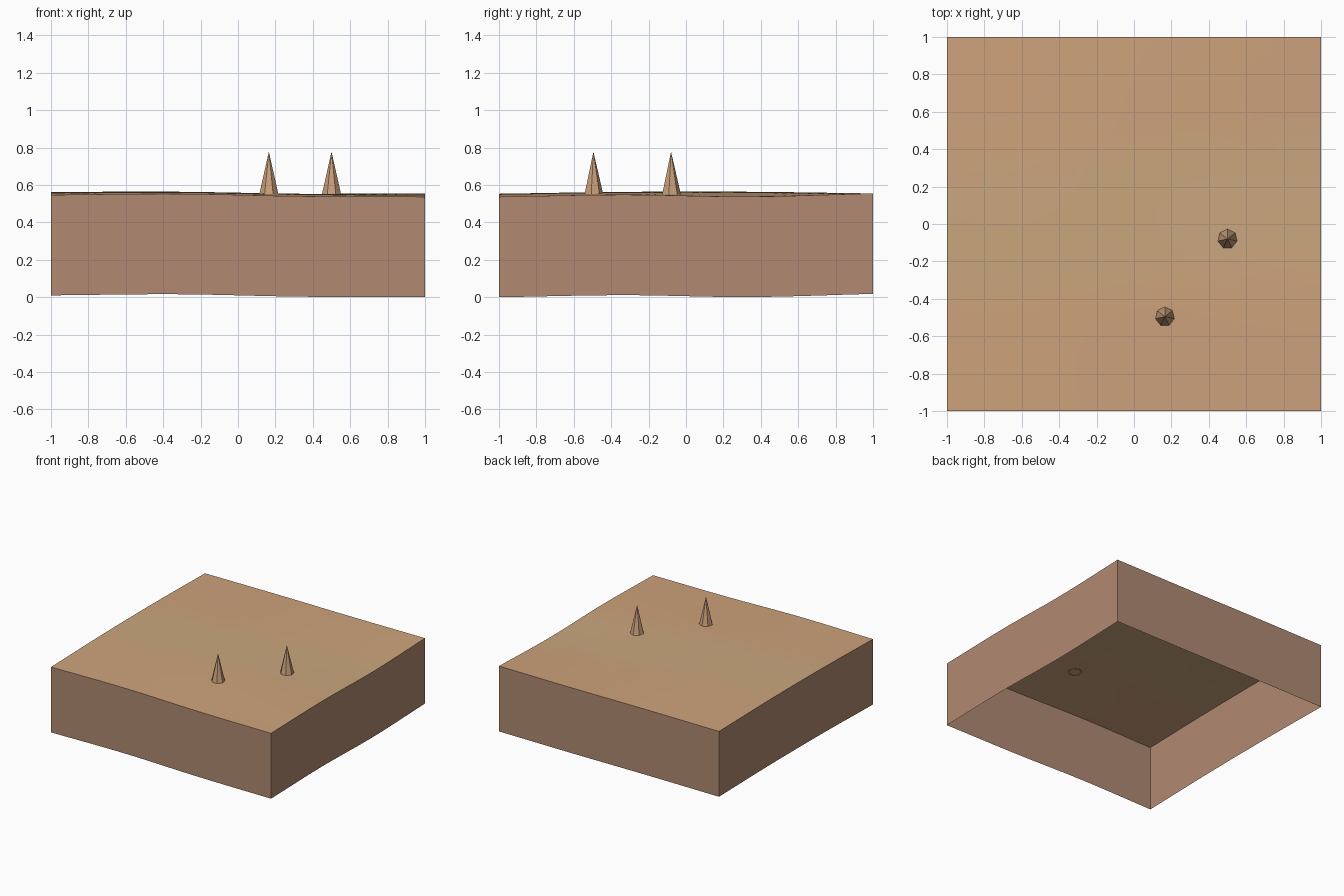
import bpy, bmesh, math

if "Cube" in bpy.data.objects:
    bpy.data.objects.remove(bpy.data.objects["Cube"])


def material(name, rgb):
    """Flat material from an sRGB 0-255 colour."""
    lin = [((c / 255 + 0.055) / 1.055) ** 2.4 for c in rgb] + [1]
    m = bpy.data.materials.new(name)
    m.use_nodes = True
    m.diffuse_color = lin
    bsdf = m.node_tree.nodes["Principled BSDF"]
    bsdf.inputs["Base Color"].default_value = lin
    return m


def finish(bm, name, mats):
    me = bpy.data.meshes.new(name)
    bm.to_mesh(me)
    bm.free()
    ob = bpy.data.objects.new(name, me)
    bpy.context.collection.objects.link(ob)
    for m in mats:
        me.materials.append(m)
    return ob


warm = material("warm sand", (206, 163, 124))
blend = material("mid sand", (204, 165, 125))
olive = material("olive sand", (202, 167, 126))
earth = material("brown earth", (177, 138, 114))
stone = material("spike sand", (202, 160, 123))

# Gentle terrain: control heights, rows front to back, columns left to right
HEIGHTS = [
    (0.547, 0.553, 0.540, 0.537),
    (0.560, 0.563, 0.553, 0.548),
    (0.562, 0.563, 0.548, 0.538),
    (0.553, 0.555, 0.553, 0.555),
]
DEPTH = 0.537
N = 32


def spline(v, t):
    """Smooth curve through four even values, t from -1 to 1."""
    s = (t + 1) * 1.5
    i = min(int(s), 2)
    f = s - i
    p = [2 * v[0] - v[1], *v, 2 * v[3] - v[2]]
    a, b, c, d = p[i:i + 4]
    return b + f / 2 * (c - a + f * (2 * a - 5 * b + 4 * c - d + f * (3 * (b - c) + d - a)))


def height(x, y):
    return max(DEPTH, spline([spline(row, x) for row in HEIGHTS], y))


# Ground surface, with a diagonal olive band
bm = bmesh.new()
bmesh.ops.create_grid(bm, x_segments=N, y_segments=N, size=1)
for v in bm.verts:
    v.co.z = height(v.co.x, v.co.y)
for f in bm.faces:
    c = f.calc_center_median()
    off = abs(c.y - 0.05 - 0.12 * c.x)
    f.material_index = 2 if off < 0.27 else 1 if off < 0.4 else 0
    f.smooth = True
finish(bm, "ground", [warm, blend, olive])

# Four skirt walls hanging from the ground's edge, open underneath
bm = bmesh.new()
for side in range(4):
    ca, sa = round(math.cos(side * math.pi / 2)), round(math.sin(side * math.pi / 2))
    pairs = []
    for i in range(N + 1):
        t = 2 * i / N - 1
        x, y = t * ca + sa, t * sa - ca
        z = height(x, y)
        pairs.append((bm.verts.new((x, y, z - DEPTH)), bm.verts.new((x, y, z))))
    for (a, b), (c, d) in zip(pairs, pairs[1:]):
        bm.faces.new((a, c, d, b))
finish(bm, "skirt", [earth])

# Two seven-sided spikes
for name, x, y in (("front_spike", 0.165, -0.495), ("right_spike", 0.5, -0.08)):
    bm = bmesh.new()
    bmesh.ops.create_cone(bm, cap_ends=False, segments=7, radius1=0.053, radius2=0, depth=0.23)
    bmesh.ops.remove_doubles(bm, verts=bm.verts, dist=0.0001)
    # one corner points to the back
    top = max((v for v in bm.verts if v.co.z < 0), key=lambda v: v.co.y)
    turn = math.atan2(top.co.x, top.co.y)
    spike = finish(bm, name, [stone])
    spike.rotation_euler.z = turn
    spike.location = (x, y, 0.663)
